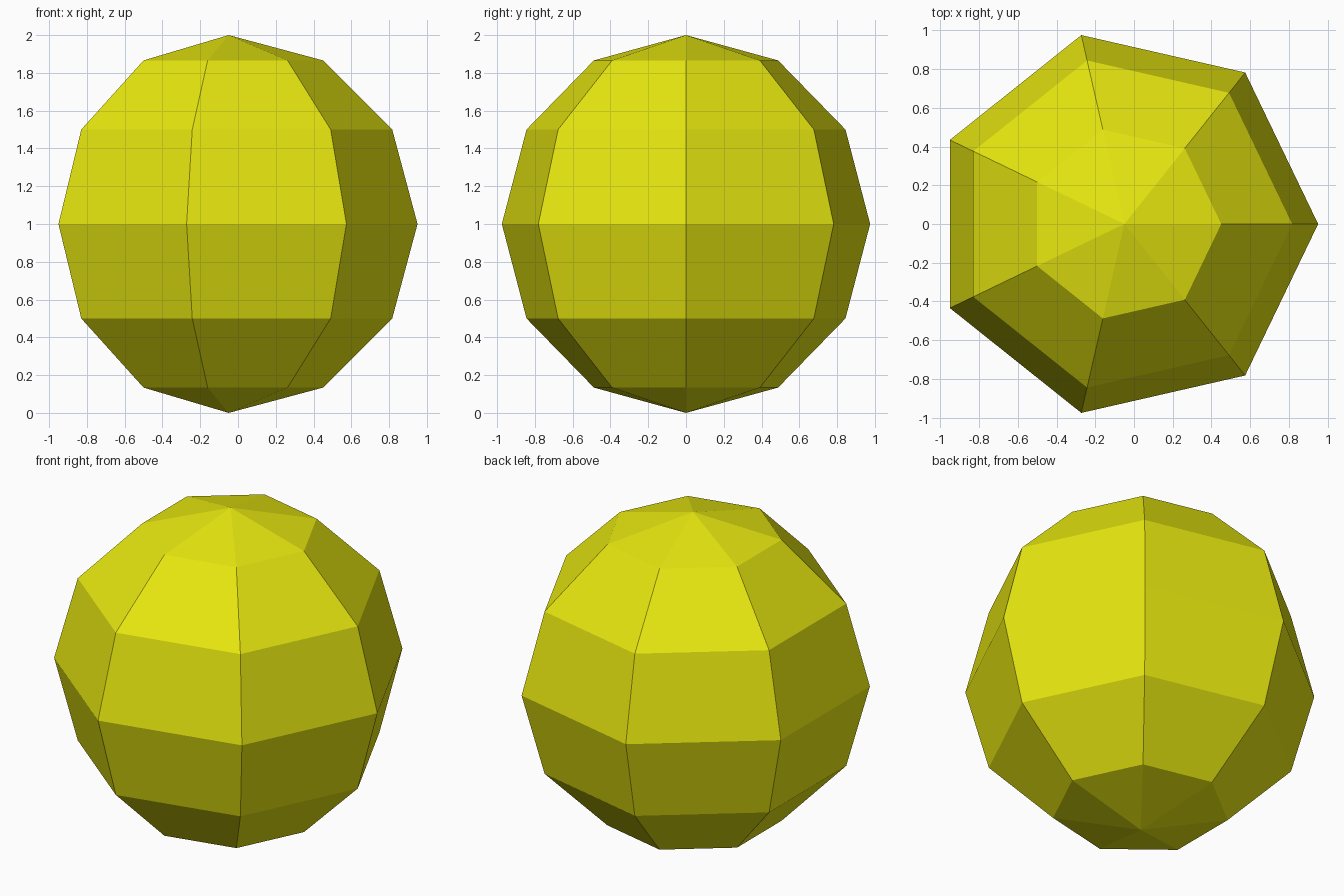
import bpy, bmesh, math
from mathutils import Matrix, Vector

if "Cube" in bpy.data.objects:
    bpy.data.objects.remove(bpy.data.objects["Cube"])

SEGMENTS, RINGS, RADIUS = 7, 6, 1.0

# Single flat yellow
yellow = bpy.data.materials.new("yellow")
yellow.diffuse_color = (0.8, 0.8, 0.005, 1.0)
yellow.use_nodes = True
yellow.node_tree.nodes["Principled BSDF"].inputs["Base Color"].default_value = yellow.diffuse_color

# Faceted ball: a half-circle profile spun round the vertical axis
bm = bmesh.new()
arc = [math.pi * i / RINGS for i in range(RINGS + 1)]
profile = [bm.verts.new((RADIUS * math.sin(a), 0, -RADIUS * math.cos(a))) for a in arc]
edges = [bm.edges.new(pair) for pair in zip(profile, profile[1:])]
bmesh.ops.spin(bm, geom=profile + edges, cent=(0, 0, 0), axis=(0, 0, 1),
               angle=2 * math.pi, steps=SEGMENTS, use_duplicate=False)
bmesh.ops.remove_doubles(bm, verts=bm.verts, dist=1e-4)
bmesh.ops.recalc_face_normals(bm, faces=bm.faces)

# Centre the seven-sided outline on x and stand it on the ground
xs = [v.co.x for v in bm.verts]
bmesh.ops.translate(bm, verts=bm.verts, vec=Vector((-(min(xs) + max(xs)) / 2, 0, RADIUS)))

mesh = bpy.data.meshes.new("faceted_ball")
bm.to_mesh(mesh)
bm.free()
mesh.materials.append(yellow)
ball = bpy.data.objects.new("faceted_ball", mesh)
bpy.context.collection.objects.link(ball)
